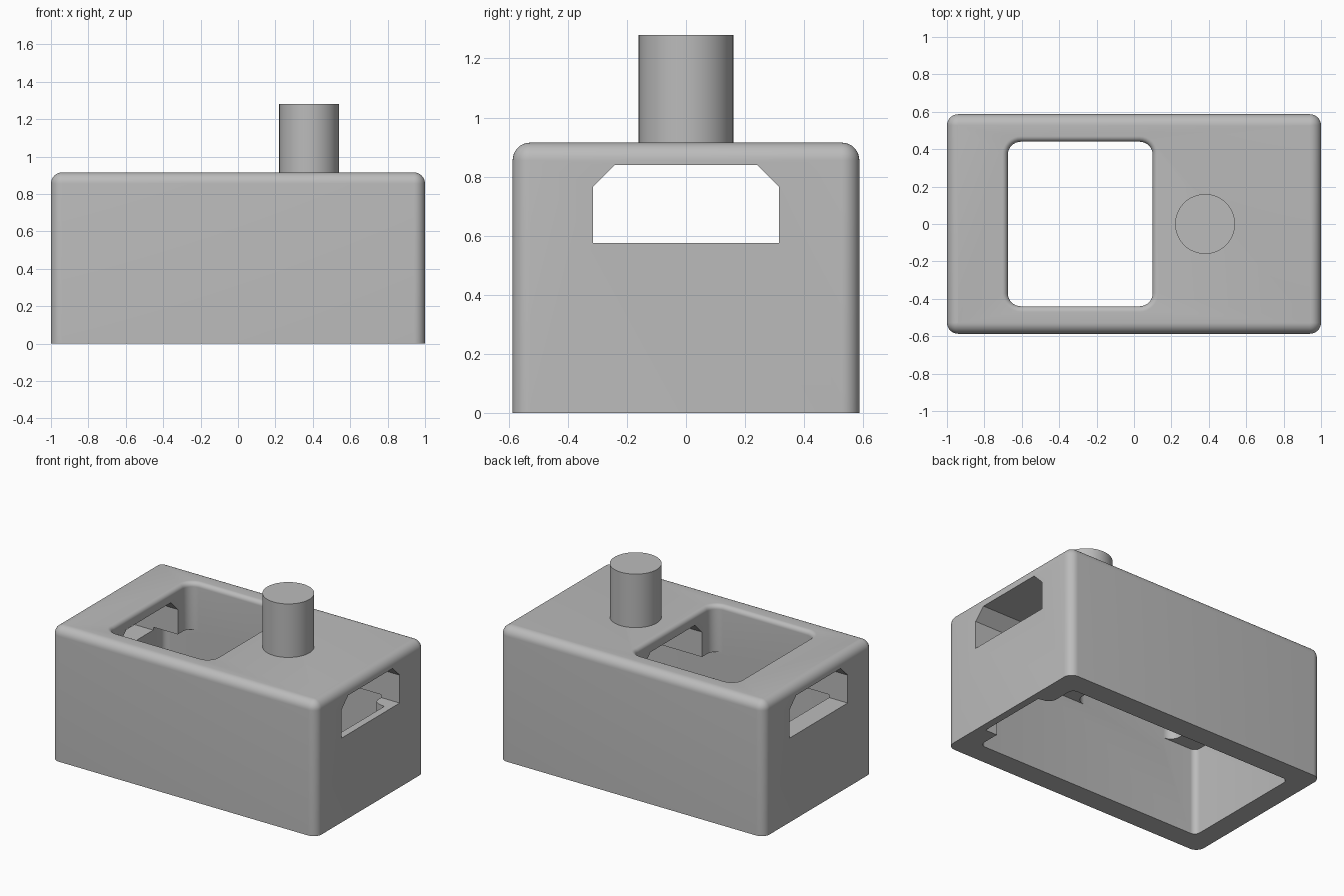
import bpy, bmesh, math

if "Cube" in bpy.data.objects:
    bpy.data.objects.remove(bpy.data.objects["Cube"])

grey = bpy.data.materials.new("plain grey")
grey.diffuse_color = (0.5, 0.5, 0.5, 1)
grey.use_nodes = True
grey.node_tree.nodes["Principled BSDF"].inputs["Base Color"].default_value = grey.diffuse_color


def finish(bm, name):
    bmesh.ops.recalc_face_normals(bm, faces=bm.faces[:])
    me = bpy.data.meshes.new(name)
    bm.to_mesh(me)
    bm.free()
    me.materials.append(grey)
    ob = bpy.data.objects.new(name, me)
    bpy.context.collection.objects.link(ob)
    return ob


def loft(name, x0, x1, y0, y1, r, levels, seg=8):
    """Stack of rounded rectangles; each level is (z, inset)."""
    bm = bmesh.new()
    rings = []
    for z, d in levels:
        ring = []
        rr = max(r - d, 0.001)
        for cx, cy, a0 in ((x1 - r, y1 - r, 0), (x0 + r, y1 - r, 90),
                           (x0 + r, y0 + r, 180), (x1 - r, y0 + r, 270)):
            for i in range(seg + 1):
                a = math.radians(a0 + 90 * i / seg)
                ring.append(bm.verts.new((cx + rr * math.cos(a), cy + rr * math.sin(a), z)))
        rings.append(ring)
    n = len(rings[0])
    for a, b in zip(rings, rings[1:]):
        for i in range(n):
            bm.faces.new((a[i], a[(i + 1) % n], b[(i + 1) % n], b[i]))
    bm.faces.new(rings[0][::-1])
    bm.faces.new(rings[-1])
    return finish(bm, name)


def prism(name, pts, axis, lo, hi):
    """Extrude a 2D outline along x (points are y, z) or z (points are x, y)."""
    bm = bmesh.new()
    place = (lambda p, t: (t, *p)) if axis == "x" else (lambda p, t: (*p, t))
    a, b = [[bm.verts.new(place(p, t)) for p in pts] for t in (lo, hi)]
    n = len(pts)
    for i in range(n):
        bm.faces.new((a[i], a[(i + 1) % n], b[(i + 1) % n], b[i]))
    bm.faces.new(a[::-1])
    bm.faces.new(b)
    return finish(bm, name)


def smooth(ob):
    bpy.ops.object.select_all(action="DESELECT")
    ob.select_set(True)
    bpy.context.view_layer.objects.active = ob
    bpy.ops.object.shade_smooth_by_angle(angle=math.radians(30))


def cut(ob, tool):
    mod = ob.modifiers.new("cut", "BOOLEAN")
    mod.operation, mod.solver, mod.object = "DIFFERENCE", "EXACT", tool
    bpy.context.view_layer.objects.active = ob
    bpy.ops.object.modifier_apply(modifier=mod.name)
    bpy.data.objects.remove(tool)


# Housing with rounded upright corners and rounded top edge
R, H = 0.06, 0.915
arc = [math.radians(90 * i / 8) for i in range(9)]
body = loft("housing", -1, 1, -0.587, 0.587, R,
            [(0, 0)] + [(H - R + R * math.sin(a), (R - 0.001) * (1 - math.cos(a))) for a in arc])

# Lower cavity, open underneath
cut(body, loft("cavity_cutter", -0.86, 0.86, -0.44, 0.44, 0.04, [(-0.1, 0), (0.595, 0)]))

# Top window with a softened rim
f = 0.03
rim = [(H - f + f * math.sin(a), -f * (1 - math.cos(a))) for a in arc]
cut(body, loft("window_cutter", -0.675, 0.1, -0.44, 0.44, 0.07,
               [(0.5, 0)] + rim + [(H + 0.1, -f)]))

# Slot with clipped upper corners, running through both ends
cut(body, prism("slot_cutter", [(-0.315, 0.575), (0.315, 0.575), (0.315, 0.765), (0.24, 0.84),
                                (-0.24, 0.84), (-0.315, 0.765)], "x", -1.2, 1.2))

# Relief on the inside of the right end wall
cut(body, prism("relief_cutter", [(0.8, -0.28), (0.95, -0.28), (0.95, 0.22), (0.90, 0.23),
                                  (0.87, 0.25), (0.86, 0.28), (0.8, 0.28)], "z", -0.1, 0.59))
smooth(body)

# Post on top
bm = bmesh.new()
bmesh.ops.create_cone(bm, cap_ends=True, segments=64, radius1=0.16, radius2=0.16, depth=0.38)
bmesh.ops.translate(bm, verts=bm.verts[:], vec=(0.38, 0, 1.09))
post = finish(bm, "post")
smooth(post)
